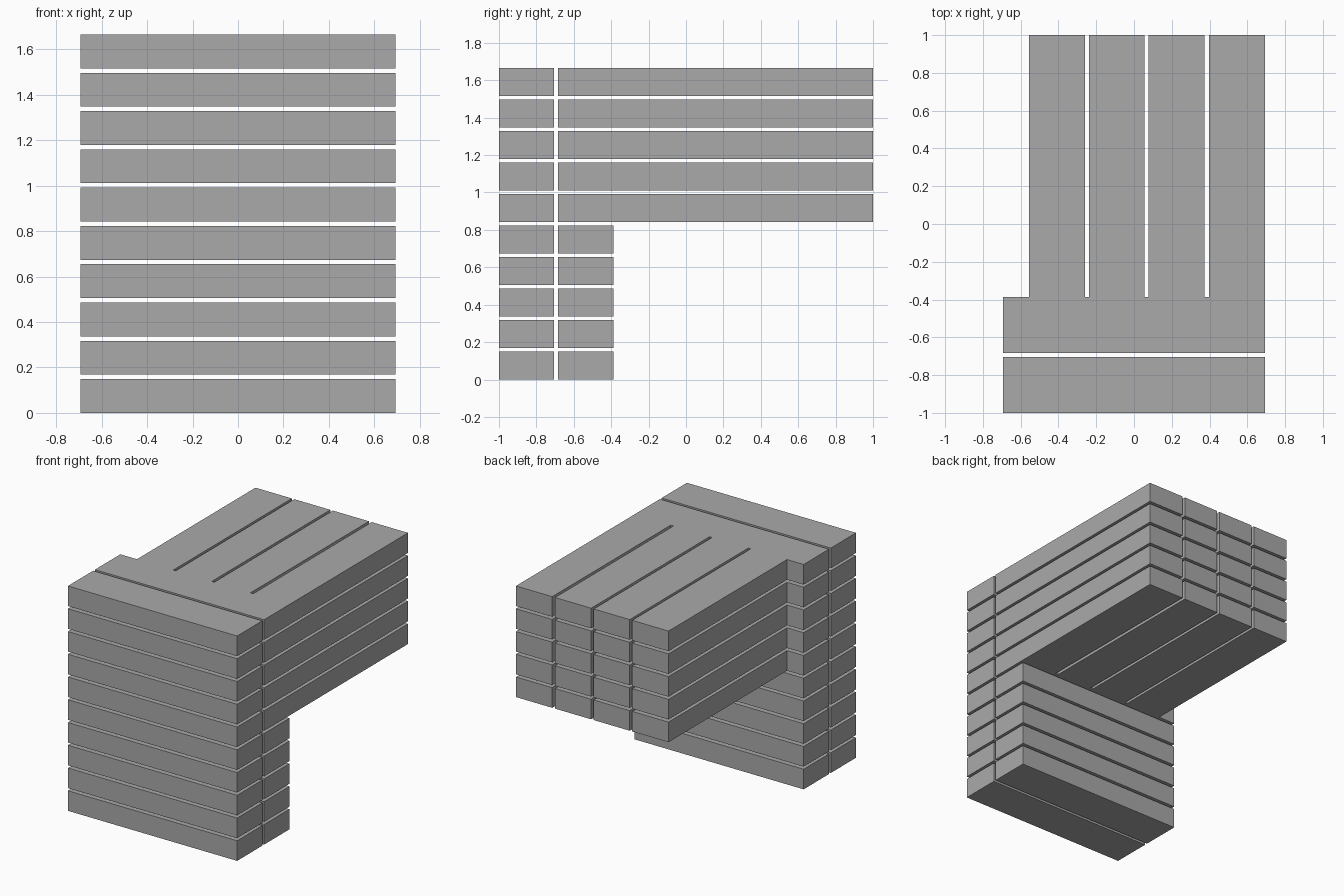
import bpy, bmesh

if "Cube" in bpy.data.objects:
    bpy.data.objects.remove(bpy.data.objects["Cube"])

PITCH, THICK = 0.1685, 0.149      # layer spacing and plank height
HALF = 0.693                      # half width of the cross planks
Y_FRONT, Y_SEAM0, Y_SEAM1, Y_MID, Y_BACK = -1.0, -0.705, -0.684, -0.387, 1.0
FINGERS = [(-0.557, -0.259), (-0.239, 0.056), (0.077, 0.373), (0.396, HALF)]

grey = bpy.data.materials.new("plain grey")
grey.diffuse_color = (0.4, 0.4, 0.4, 1)
grey.use_nodes = True
grey.node_tree.nodes["Principled BSDF"].inputs["Base Color"].default_value = grey.diffuse_color


def slab(name, outline, z):
    """Extrude a counter-clockwise xy outline into a plank at height z."""
    bm = bmesh.new()
    face = bm.faces.new([bm.verts.new((x, y, z)) for x, y in outline])
    top = bmesh.ops.extrude_face_region(bm, geom=[face])["geom"]
    bmesh.ops.translate(bm, vec=(0, 0, THICK),
                        verts=[v for v in top if isinstance(v, bmesh.types.BMVert)])
    bmesh.ops.recalc_face_normals(bm, faces=bm.faces)
    mesh = bpy.data.meshes.new(name)
    bm.to_mesh(mesh)
    bm.free()
    mesh.materials.append(grey)
    obj = bpy.data.objects.new(name, mesh)
    bpy.context.collection.objects.link(obj)


def rect(y0, y1):
    return [(-HALF, y0), (HALF, y0), (HALF, y1), (-HALF, y1)]


# Upper rear planks: a cross plank joined flush with four long planks
comb = [(-HALF, Y_SEAM1), (HALF, Y_SEAM1)]
for x0, x1 in reversed(FINGERS):
    if x1 < HALF:
        comb.append((x1, Y_MID))
    comb += [(x1, Y_BACK), (x0, Y_BACK), (x0, Y_MID)]
comb.append((-HALF, Y_MID))

for i in range(10):
    z = i * PITCH
    slab(f"front_plank_{i + 1}", rect(Y_FRONT, Y_SEAM0), z)
    if i < 5:
        slab(f"rear_plank_{i + 1}", rect(Y_SEAM1, Y_MID), z)
    else:
        slab(f"overhang_planks_{i + 1}", comb, z)
